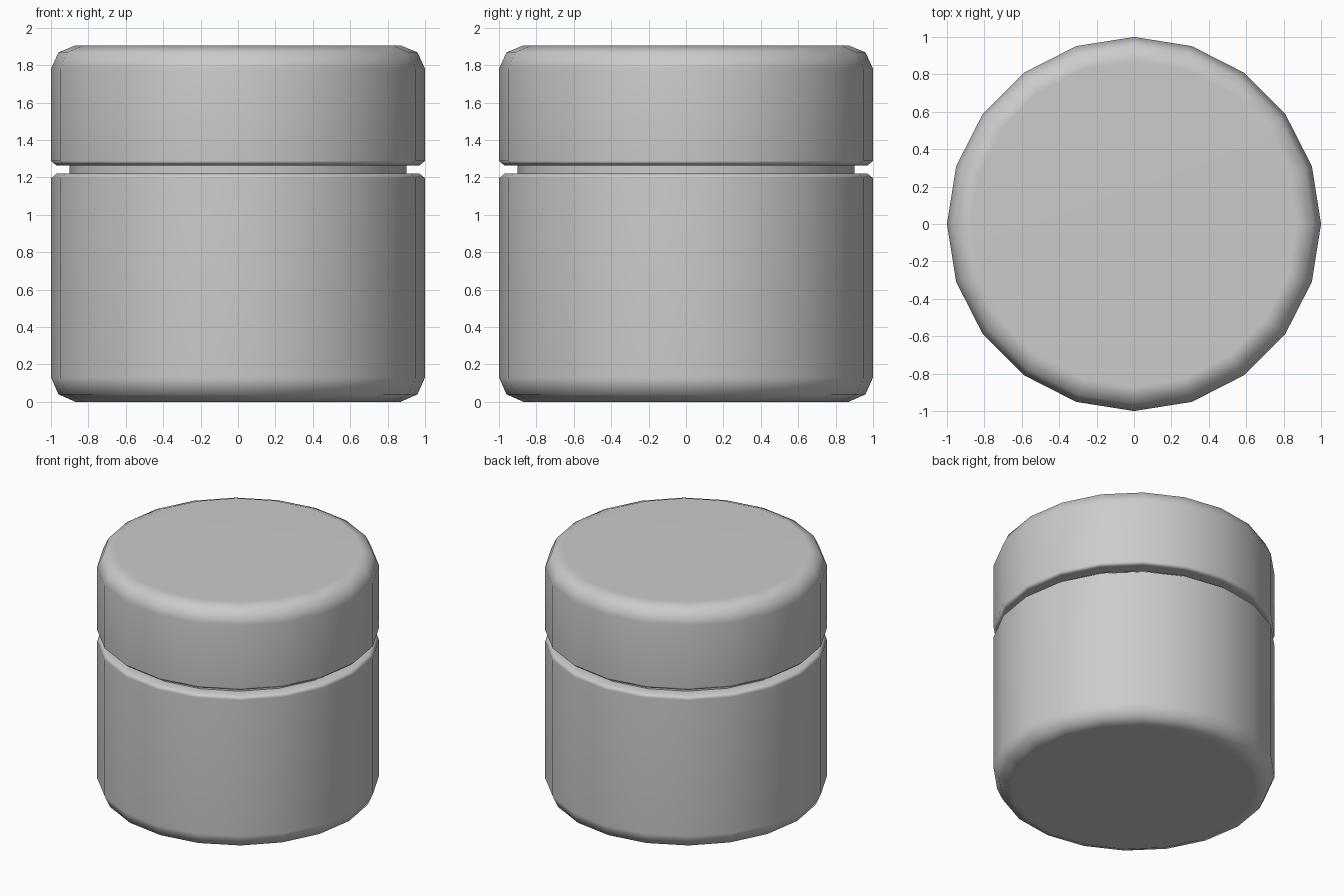
import bpy, bmesh, math

if "Cube" in bpy.data.objects:
    bpy.data.objects.remove(bpy.data.objects["Cube"])

SIDES = 20


def lathe(name, profile):
    """Closed turned solid from (radius, z) points, bottom to top."""
    bm = bmesh.new()
    rings = []
    for r, z in profile:
        rings.append([bm.verts.new((r * math.cos(2 * math.pi * i / SIDES),
                                    r * math.sin(2 * math.pi * i / SIDES), z))
                      for i in range(SIDES)])
    for low, high in zip(rings, rings[1:]):
        for i in range(SIDES):
            j = (i + 1) % SIDES
            bm.faces.new((low[i], low[j], high[j], high[i]))
    bm.faces.new(rings[0][::-1])
    bm.faces.new(rings[-1])
    mesh = bpy.data.meshes.new(name)
    bm.to_mesh(mesh)
    bm.free()
    obj = bpy.data.objects.new(name, mesh)
    bpy.context.collection.objects.link(obj)
    bpy.ops.object.select_all(action='DESELECT')
    bpy.context.view_layer.objects.active = obj
    obj.select_set(True)
    bpy.ops.object.shade_smooth_by_angle(angle=math.radians(60))
    # keep the caps flat while the rounded rims blend
    mod = obj.modifiers.new("weighted_normals", 'WEIGHTED_NORMAL')
    mod.keep_sharp = True
    return obj


# Jar with rounded base, chamfered shoulder and a neck reaching into the lid
lathe("jar_body", [(0.87, 0), (0.96, 0.04), (1, 0.13), (1, 1.195),
                   (0.97, 1.22), (0.90, 1.22), (0.90, 1.30)])

# Lid with small lower chamfer and rounded top rim
lathe("lid", [(0.97, 1.262), (1, 1.288), (1, 1.78),
              (0.96, 1.868), (0.87, 1.905)])
